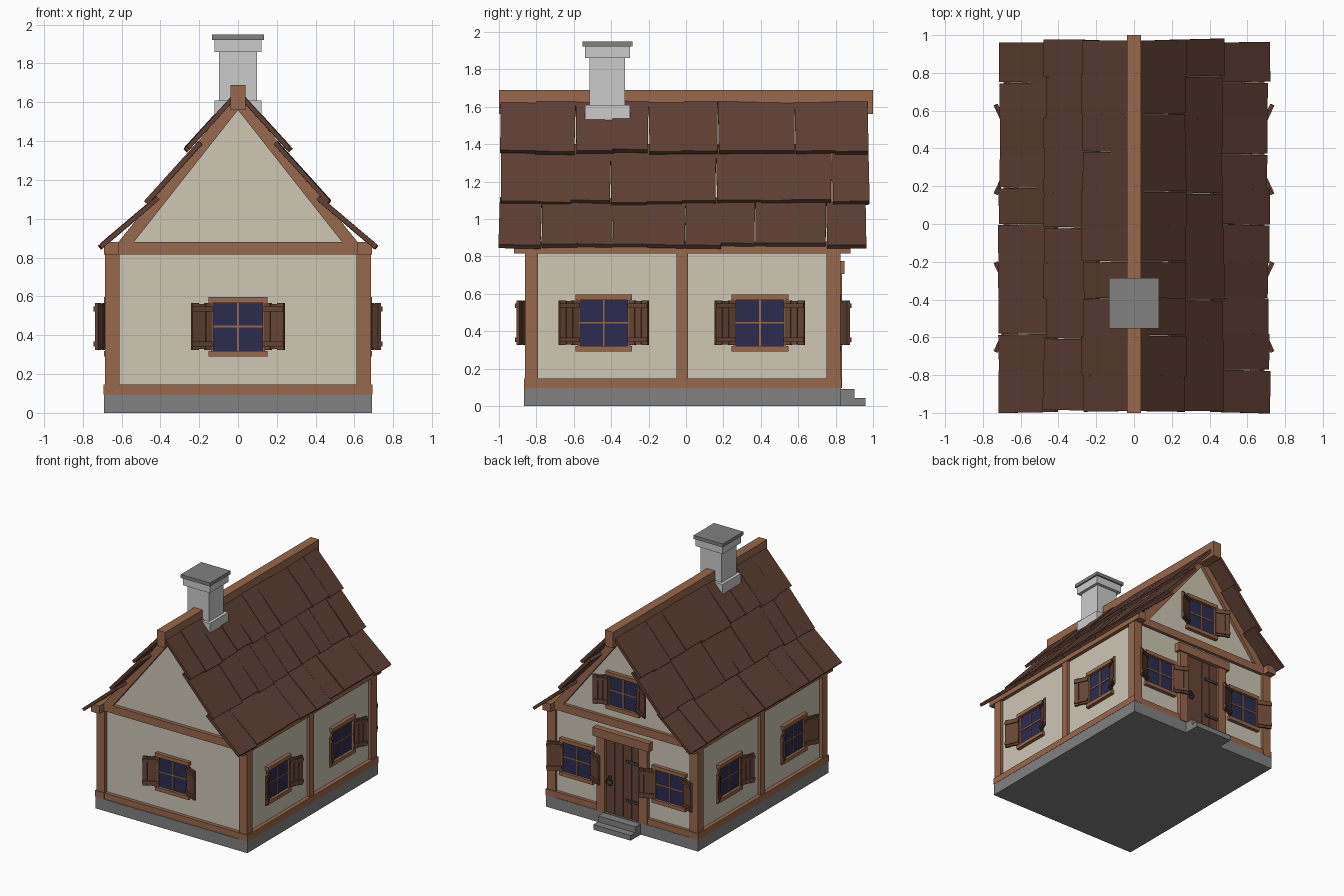
import bpy, bmesh, random
from math import radians, sqrt
from mathutils import Matrix, Vector

if "Cube" in bpy.data.objects:
    bpy.data.objects.remove(bpy.data.objects["Cube"])

random.seed(4)


def material(name, rgb):
    m = bpy.data.materials.new(name)
    m.diffuse_color = (*rgb, 1)
    m.use_nodes = True
    m.node_tree.nodes["Principled BSDF"].inputs["Base Color"].default_value = m.diffuse_color
    return m


PLASTER = material("plaster", (0.62, 0.57, 0.46))
WOOD = material("beam_wood", (0.31, 0.14, 0.07))
DARK = material("plank_wood", (0.13, 0.06, 0.035))
TILE = material("roof_tile", (0.11, 0.05, 0.033))
GLASS = material("glass", (0.025, 0.025, 0.08))
IRON = material("iron", (0.05, 0.05, 0.05))
STONE = material("stone", (0.22, 0.22, 0.22))
ID = Matrix.Identity(4)


def finish(name, bm, mat):
    bmesh.ops.recalc_face_normals(bm, faces=bm.faces)
    me = bpy.data.meshes.new(name)
    bm.to_mesh(me)
    bm.free()
    ob = bpy.data.objects.new(name, me)
    bpy.context.collection.objects.link(ob)
    if mat:
        me.materials.append(mat)
    return ob


def add_box(bm, b, M=ID):
    """b = x0, x1, y0, y1, z0, z1"""
    x0, x1, y0, y1, z0, z1 = b
    c = Matrix.Translation(((x0 + x1) / 2, (y0 + y1) / 2, (z0 + z1) / 2))
    s = Matrix.Diagonal((abs(x1 - x0), abs(y1 - y0), abs(z1 - z0), 1))
    bmesh.ops.create_cube(bm, size=1, matrix=M @ c @ s)


def boxes(name, mat, items, M=ID):
    bm = bmesh.new()
    for b in items:
        add_box(bm, b, M)
    return finish(name, bm, mat)


def prism(name, mat, pts, y0, y1):
    """Extrude an xz outline along y."""
    bm = bmesh.new()
    f = bm.faces.new([bm.verts.new((x, y0, z)) for x, z in pts])
    r = bmesh.ops.extrude_face_region(bm, geom=[f])
    vs = [v for v in r["geom"] if isinstance(v, bmesh.types.BMVert)]
    bmesh.ops.translate(bm, verts=vs, vec=(0, y1 - y0, 0))
    return finish(name, bm, mat)


# Foundation and door steps
boxes("foundation", STONE, [(-.69, .69, -.865, .83, 0, .095)])
boxes("door_steps", STONE, [(-.17, .17, .82, .90, 0, .09), (-.17, .17, .82, .96, 0, .042)])

# Plastered walls with gables
prism("walls", PLASTER, [(-.66, .09), (.66, .09), (.66, .84), (.57, .88),
                         (0, 1.59), (-.57, .88), (-.66, .84)], -.83, .80)

# Timber frame
posts, sills, plates = [], [], []
for s in (-1, 1):
    a, b = sorted((s * .61, s * .685))
    posts += [(a, b, -.86, -.79, .095, .83), (a, b, .75, .825, .095, .83),
              (a, b, -.05, .01, .095, .83)]
    a, b = sorted((s * .61, s * .692))
    sills.append((a, b, -.865, .832, .095, .147))
    a, b = sorted((s * .615, s * .69))
    plates.append((a, b, -.92, .88, .815, .88))
for y0, y1 in ((-.86, -.78), (.745, .826)):
    plates.append((-.65, .65, y0, y1, .817, .88))
sills.append((-.65, .65, -.86, -.78, .095, .145))
for s in (-1, 1):
    sills.append((s * .2, s * .65, .745, .826, .095, .145))
boxes("corner_and_mid_posts", WOOD, posts)
boxes("sill_beams", WOOD, sills)
boxes("top_beams", WOOD, plates)
boxes("ridge_beam", WOOD, [(-.038, .038, -1, 1, 1.56, 1.69)])
for label, y0, y1 in (("front", -.86, -.79), ("back", .755, .826)):
    for s in (-1, 1):
        prism(label + "_rafter", WOOD, [(s * .54, .875), (s * .62, .875), (0, 1.655), (0, 1.56)], y0, y1)

# Roof tiles: three overlapping rows per side, slightly uneven
rows = [
    ((.02, 1.645), (.275, 1.365), (-.99, -.80, -.59, -.39, -.20, -.01, .17, .38, .58, .79, .97)),
    ((.20, 1.40), (.475, 1.095), (-.99, -.77, -.61, -.40, -.21, -.02, .16, .40, .56, .78, .975)),
    ((.42, 1.115), (.715, .865), (-.995, -.77, -.58, -.39, -.20, 0, .19, .37, .56, .75, .96)),
]
for s, side in ((1, "right"), (-1, "left")):
    bm = bmesh.new()
    for (xa, za), (xb, zb), ys in rows:
        L = sqrt((xb - xa) ** 2 + (zb - za) ** 2)
        d = Vector((s * (xb - xa), 0, zb - za)) / L
        n = Vector((-s * d.z, 0, s * d.x))
        for y0, y1 in zip(ys, ys[1:]):
            M = Matrix.Translation((s * xa, (y0 + y1) / 2, za)) @ Matrix((
                (d.x, 0, n.x, 0), (0, 1, 0, 0), (d.z, 0, n.z, 0), (0, 0, 0, 1)))
            tilt = Matrix.Rotation(radians(random.uniform(-1.2, 1.2)), 4, 'Z') \
                @ Matrix.Rotation(radians(random.uniform(-.8, .8)), 4, 'X')
            h = (y1 - y0) / 2
            add_box(bm, (0, L + random.uniform(-.012, .008), -h, h, -.024, random.uniform(-.003, .003)), M @ tilt)
    finish(side + "_roof_tiles", bm, TILE)

# Chimney
boxes("chimney", None, [(-.097, .097, -.515, -.325, 1.45, 1.87),
                        (-.122, .122, -.54, -.30, 1.48, 1.61),
                        (-.122, .122, -.54, -.30, 1.86, 1.925)])
boxes("chimney_cap", STONE, [(-.133, .133, -.553, -.287, 1.922, 1.95)])


# Windows with frame, glazing bars and half-open shutters (local -y is outward)
def window(name, loc, angle):
    M = Matrix.Translation(loc) @ Matrix.Rotation(radians(angle), 4, 'Z')
    boxes(name + "_glass", GLASS, [(-.13, .13, -.008, .01, -.125, .125)], M)
    boxes(name + "_frame", WOOD, [
        (-.152, .152, -.03, .01, .122, .152), (-.152, .152, -.03, .01, -.155, -.125),
        (-.14, -.127, -.022, .01, -.125, .125), (.127, .14, -.022, .01, -.125, .125)], M)
    boxes(name + "_glazing_bars", WOOD, [
        (-.005, .005, -.014, .01, -.125, .125), (-.13, .13, -.014, .01, -.005, .005)], M)
    for s in (-1, 1):
        S = M @ Matrix.Translation((s * .134, -.02, 0)) @ Matrix.Rotation(radians(-s * 25), 4, 'Z')
        w = .116
        planks = [(s * (i * w / 3 + .001), s * ((i + 1) * w / 3 - .001), -.008, .008,
                   -.12 + .003 * (i % 2), .12 - .003 * (i % 2)) for i in range(3)]
        battens = [(0, s * w, -.016, .006, z - .012, z + .012) for z in (-.09, .09)]
        boxes(name + "_shutter", DARK, planks + battens, S)


window("front_window", (0, -.83, .445), 0)
window("gable_window", (0, .80, 1.105), 180)
for s in (-1, 1):
    window("back_window", (s * .42, .80, .445), 180)
    for y in (-.44, .395):
        window("side_window", (s * .66, y, .445), s * 90)

# Door: planks, frame, strap hinges and ring handle
boxes("door_planks", DARK, [(-.155 + i * .0775 + .002, -.155 + (i + 1) * .0775 - .002, .79, .815, .095, .705)
                            for i in range(4)])
boxes("door_frame", WOOD, [(-.23, -.155, .78, .835, .095, .71), (.155, .23, .78, .835, .095, .71),
                           (-.255, .255, .78, .847, .705, .775)])
boxes("door_hinges", IRON, [(-.155, -.03, .81, .824, z - .011, z + .011) for z in (.24, .56)])
boxes("handle_plate", IRON, [(.105, .13, .81, .824, .36, .40)])
bpy.ops.mesh.primitive_torus_add(major_segments=16, minor_segments=6, major_radius=.026, minor_radius=.006,
                                 location=(.118, .828, .355), rotation=(radians(90), 0, 0))
ring = bpy.context.object
ring.name = "door_ring"
ring.data.materials.append(IRON)
